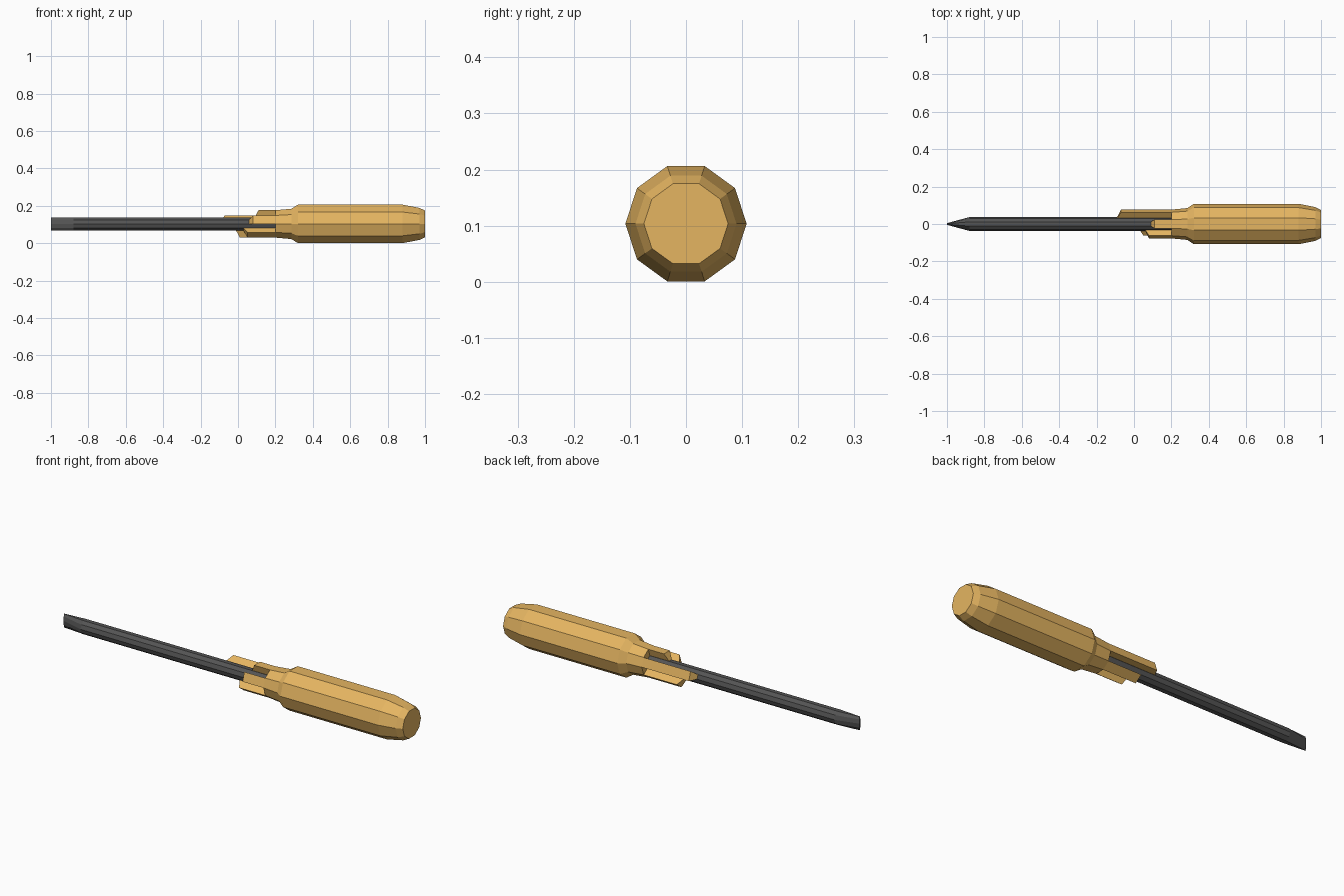
import bpy, bmesh, math

if "Cube" in bpy.data.objects:
    bpy.data.objects.remove(bpy.data.objects["Cube"])

N = 10          # low-poly side count
ZC = 0.1035     # axis height


def material(name, color):
    m = bpy.data.materials.new(name)
    m.diffuse_color = color
    m.use_nodes = True
    m.node_tree.nodes["Principled BSDF"].inputs["Base Color"].default_value = m.diffuse_color
    return m


def point(x, r, k, flat=1.0):
    a = 2 * math.pi * k / N
    return (x, r * flat * math.cos(a), ZC + r * math.sin(a))


def finish(name, bm, mat):
    bmesh.ops.recalc_face_normals(bm, faces=bm.faces)
    me = bpy.data.meshes.new(name)
    bm.to_mesh(me)
    bm.free()
    me.materials.append(mat)
    ob = bpy.data.objects.new(name, me)
    bpy.context.collection.objects.link(ob)
    return ob


def lathe(name, profile, mat):
    """Capped ten-sided loft along x; profile = (x, radius, y squash)."""
    bm = bmesh.new()
    rings = [[bm.verts.new(point(x, r, k, f)) for k in range(N)] for x, r, f in profile]
    for a, b in zip(rings, rings[1:]):
        for k in range(N):
            j = (k + 1) % N
            bm.faces.new((a[k], a[j], b[j], b[k]))
    bm.faces.new(rings[0])
    bm.faces.new(rings[-1])
    return finish(name, bm, mat)


def jaw(name, k, tip, mat):
    """One collar finger covering side k, with a chamfered tip."""
    bm = bmesh.new()
    ro, ri, back = 0.077, 0.038, 0.20
    ends = []
    for xo, xi in ((tip + 0.02, tip), (back, back)):
        ends.append([bm.verts.new(p) for p in (
            point(xo, ro, k), point(xo, ro, k + 1),
            point(xi, ri, k + 1), point(xi, ri, k))])
    a, b = ends
    for i in range(4):
        j = (i + 1) % 4
        bm.faces.new((a[i], a[j], b[j], b[i]))
    bm.faces.new(a)
    bm.faces.new(b)
    return finish(name, bm, mat)


wood = material("orange_handle", (0.78, 0.46, 0.12, 1))
steel = material("dark_steel", (0.09, 0.09, 0.09, 1))

# Grip with rounded butt and narrowed neck
lathe("handle", [(0.20, 0.077, 1), (0.285, 0.085, 1), (0.32, 0.108, 1),
                 (0.88, 0.108, 1), (0.97, 0.090, 1), (1.0, 0.075, 1)], wood)

# Uneven fingers gripping the shaft on every other side
for i, tip in enumerate((-0.09, 0.09, 0.06, 0.03, -0.01)):
    jaw(f"collar_finger_{i + 1}", 2 * i, tip, wood)

# Shaft flattened into a vertical blade
lathe("shaft", [(-1.0, 0.037, 0.12), (-0.88, 0.037, 1), (0.205, 0.037, 1)], steel)
